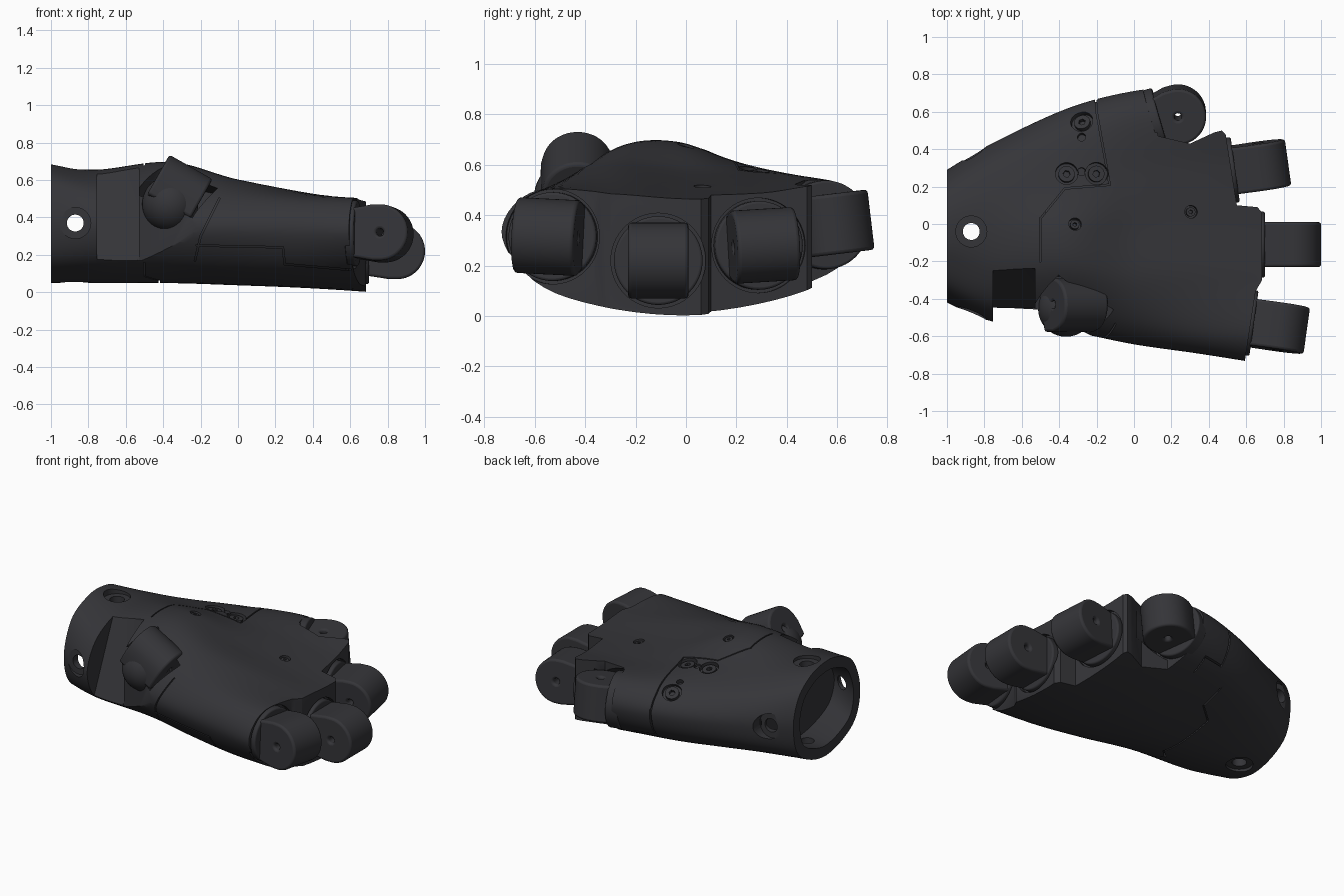
import bpy, bmesh, math
from mathutils import Vector
from mathutils.bvhtree import BVHTree

if "Cube" in bpy.data.objects:
    bpy.data.objects.remove(bpy.data.objects["Cube"])

dark = bpy.data.materials.new("dark_plastic")
dark.diffuse_color = (0.035, 0.035, 0.04, 1)
dark.use_nodes = True
dark.node_tree.nodes["Principled BSDF"].inputs["Base Color"].default_value = dark.diffuse_color


def make(name, verts, faces):
    me = bpy.data.meshes.new(name)
    me.from_pydata(verts, [], faces)
    bm = bmesh.new()
    bm.from_mesh(me)
    bmesh.ops.recalc_face_normals(bm, faces=bm.faces)
    bm.to_mesh(me)
    bm.free()
    me.materials.append(dark)
    ob = bpy.data.objects.new(name, me)
    bpy.context.collection.objects.link(ob)
    return ob


def bridge(name, rings):
    n = len(rings[0])
    verts = [v for r in rings for v in r]
    faces = [(k * n + i, k * n + (i + 1) % n, (k + 1) * n + (i + 1) % n, (k + 1) * n + i)
             for k in range(len(rings) - 1) for i in range(n)]
    faces += [tuple(range(n))[::-1], tuple(range(len(verts) - n, len(verts)))]
    return make(name, verts, faces)


def prism(name, pts, axis, lo, hi):
    put = {"x": lambda a, b, h: (h, a, b), "y": lambda a, b, h: (a, h, b), "z": lambda a, b, h: (a, b, h)}[axis]
    return bridge(name, [[put(a, b, h) for a, b in pts] for h in (lo, hi)])


def cyl(name, p, q, r, n=40):
    p, q = Vector(p), Vector(q)
    rot = (q - p).to_track_quat("Z", "Y")
    circle = [rot @ Vector((r * math.cos(2 * math.pi * i / n), r * math.sin(2 * math.pi * i / n), 0)) for i in range(n)]
    return bridge(name, [[c + v for v in circle] for c in (p, q)])


def boolean(ob, cutter, op="DIFFERENCE"):
    m = ob.modifiers.new("b", "BOOLEAN")
    m.operation, m.object, m.solver = op, cutter, "EXACT"
    dg = bpy.context.evaluated_depsgraph_get()
    me = bpy.data.meshes.new_from_object(ob.evaluated_get(dg))
    ob.modifiers.clear()
    ob.data = me
    bpy.data.objects.remove(cutter)


def spline(a, b, c, d, t):
    return 0.5 * (2 * b + (c - a) * t + (2 * a - 5 * b + 4 * c - d) * t * t + (3 * b - a - 3 * c + d) * t ** 3)


# Palm cross-sections (y, z), from the wrist to the fingers
S = {
    -1.0: [(-.42, .36), (-.34, .58), (-.17, .67), (-.02, .68), (.12, .64), (.24, .54), (.29, .36), (.22, .15), (-.05, .05), (-.34, .15)],
    -0.76: [(-.52, .34), (-.44, .53), (-.25, .63), (-.04, .655), (.17, .62), (.36, .52), (.43, .36), (.34, .17), (-.04, .05), (-.40, .14)],
    -0.35: [(-.57, .32), (-.50, .50), (-.27, .67), (-.04, .69), (.20, .61), (.50, .53), (.62, .38), (.48, .17), (-.04, .05), (-.40, .12)],
    0.0: [(-.64, .32), (-.55, .50), (-.30, .60), (0, .575), (.27, .55), (.60, .53), (.71, .38), (.55, .17), (0, .04), (-.45, .10)],
    0.35: [(-.69, .31), (-.60, .49), (-.30, .535), (0, .51), (.30, .505), (.60, .52), (.74, .38), (.55, .14), (0, .025), (-.50, .09)],
    0.72: [(-.75, .31), (-.62, .49), (-.30, .48), (0, .46), (.30, .47), (.60, .51), (.74, .38), (.50, .10), (0, 0), (-.52, .09)],
}


def palm_rings(inset, x0, x1):
    secs = []
    for x, pts in S.items():
        p = [Vector((x, *q)) for q in pts]
        n = len(p)
        secs.append([spline(p[i - 1], p[i], p[(i + 1) % n], p[(i + 2) % n], t / 8) for i in range(n) for t in range(8)])
    rings, last = [], len(secs) - 1
    for k in range(last):
        four = [secs[max(0, min(last, k + j))] for j in (-1, 0, 1, 2)]
        for s in range(10 + (k == last - 1)):
            ring = [spline(*v, s / 10) for v in zip(*four)]
            if x0 <= ring[0].x <= x1:
                out = []
                for i, v in enumerate(ring):
                    t = (ring[(i + 1) % len(ring)] - ring[i - 1]).normalized()
                    out.append(v - inset * Vector((0, -t.z, t.y)))
                rings.append(out)
    return rings


shell = bridge("palm_shell", palm_rings(0, -2, 2))
core = bridge("palm_core", palm_rings(0.014, -0.51, 2))
tree = BVHTree.FromPolygons([v.co for v in shell.data.vertices], [tuple(p.vertices) for p in shell.data.polygons])

# Stepped finger end, cut through shell and core
front = [(.0, 1), (.06, .72), (.13, .47), (.30, .43), (.43, .49), (.47, .50), (.49, .48), (.55, .10), (.66, .09),
         (.685, .06), (.685, -.30), (.65, -.36), (.59, -.75), (.54, -1)]
for ob, s in ((shell, 1), (core, .94)):
    boolean(ob, prism("outline", [(-1.2, 1)] + [(x * s, y * s) for x, y in front] + [(-1.2, -1)], "z", -1, 2), "INTERSECT")

# Hollow wrist with counterbored screw holes
cavity = palm_rings(0.07, -2, -0.77)
boolean(shell, bridge("cavity", [[v - Vector((.05, 0, 0)) for v in cavity[0]]] + cavity))
hx = -.87
for p, q, r in [((hx, -.04, -1), (hx, -.04, 2), .045), ((hx, -1, .37), (hx, 1, .37), .045),
                ((hx, -.04, .635), (hx, -.04, 2), .083), ((hx, -.04, -1), (hx, -.04, .07), .083),
                ((hx, -1, .37), (hx, -.445, .37), .083), ((hx, .34, .37), (hx, 1, .37), .083)]:
    boolean(shell, cyl("hole", p, q, r))

# Slanted notch behind the thumb, and the flattened cheek below it
boolean(shell, prism("notch", [(-.24, .65), (-.2, .9), (-.9, .9), (-.9, .17), (-.45, .17)], "x", -.755, -.53))
for ob, g in ((shell, 0), (core, .015)):
    boolean(ob, prism("cheek", [(-.54, -.445 + g), (-.20, -.61 + g), (-.20, -.8), (-.54, -.8)], "z", .17 - g, .9))


# Knuckles: centre, direction, hinge axis, radius, width, distance to socket
def knuckle(name, c, d, a, r, w, t, ball=False):
    c, d = Vector(c), Vector(d).normalized()
    a = Vector(a)
    a = (a - a.dot(d) * d).normalized()
    for ob, g in ((shell, 0), (core, .015)):
        boolean(ob, cyl("socket", c - d * (t + .03 + g), c + d * (.2 - t), .188 + g, 64))
    if ball:
        bpy.ops.mesh.primitive_uv_sphere_add(segments=40, ring_count=24, radius=.15, location=c - d * (t - .01))
        base = bpy.context.object
        base.name = name + "_ball"
        base.data.materials.append(dark)
    else:
        base = cyl(name + "_collar", c - d * (t + .07), c - d * (t - .015), .176, 64)
    arc = [(r * math.cos(u), r * math.sin(u)) for u in [math.radians(-90 + 6 * i) for i in range(31)]]
    prof = arc + [(-.04, r), (-t - .03, r * .84), (-t - .03, -r * .84), (-.04, -r)]
    b = d.cross(a)
    k = bridge(name, [[c + d * x + b * z + a * s * w / 2 for x, z in prof] for s in (-1, 1)])
    boolean(k, cyl("pin", c - a, c + a, .02, 20))
    for o, wd in ((k, .014), (base, .01)):
        m = o.modifiers.new("bevel", "BEVEL")
        m.width, m.segments, m.limit_method, m.angle_limit = wd, 3, "ANGLE", math.radians(40)
    return [k, base]


parts = [shell, core]
parts += knuckle("thumb_knuckle", (-.32, -.43, .548), (.47, .25, .83), (.86, 0, -.5), .14, .265, .10, True)
parts += knuckle("finger_knuckle_a", (.775, -.55, .315), (.99, -.14, 0), (.14, .99, -.05), .15, .25, .15)
parts += knuckle("finger_knuckle_b", (.85, -.11, .22), (1, 0, 0), (0, 1, 0), .15, .24, .165)
parts += knuckle("finger_knuckle_c", (.68, .31, .28), (.99, .14, 0), (-.14, .99, .06), .145, .25, .155)
parts += knuckle("side_knuckle", (.235, .585, .365), (.96, .28, .03), (0, -.12, 1), .15, .24, .11)

# Panel seams: narrow slots cut through the shell down to the core
seams = [("z", .3, 1, [(-.50, -.20), (-.50, .03), (-.37, .19), (-.13, .21), (-.20, .60), (-.21, .75)]),
         ("z", -1, .16, [(-.50, -.6), (-.50, -.3), (-.42, -.22), (-.42, .2), (-.3, .3), (-.3, .6)]),
         ("y", -1, -.3, [(-.22, .25), (.24, .24), (.25, .15), (.60, .12)]),
         ("y", -1, -.4, [(-.23, .17), (-.20, .30), (-.10, .50)]),
         ("y", .4, 1, [(-.20, .42), (-.20, .22), (-.05, .22), (-.05, .16)])]
for axis, lo, hi, pts in seams:
    for p, q in zip(pts, pts[1:]):
        p, q = Vector(p), Vector(q)
        e = (q - p).normalized() * .004
        n = Vector((-e.y, e.x))
        boolean(shell, prism("slot", [p - e - n, q + e - n, q + e + n, p - e + n], axis, lo, hi))

# Recessed screws on the back of the hand
for x, y, r in [(-.28, .55, .06), (-.36, .27, .06), (-.20, .27, .06), (-.28, .465, .022), (-.28, .28, .022),
                (-.315, 0, .034), (.305, .065, .034)]:
    hit, nrm, _, _ = tree.ray_cast(Vector((x, y, 2)), Vector((0, 0, -1)))
    for ob in (shell, core):
        boolean(ob, cyl("bore", hit - nrm * (.03 if ob is shell else .036), hit + nrm * .06, r if ob is shell else r + .004, 32))
    if r > .03:
        head = cyl("screw_head", hit - nrm * .05, hit - nrm * .008, r * .72, 32)
        boolean(head, cyl("drive", hit - nrm * .03, hit + nrm * .1, r * .32, 6))
        parts.append(head)

# Smooth shading with sharp edges kept
bpy.ops.object.select_all(action="DESELECT")
for o in parts:
    o.select_set(True)
bpy.context.view_layer.objects.active = shell
bpy.ops.object.shade_smooth_by_angle(angle=math.radians(32))
